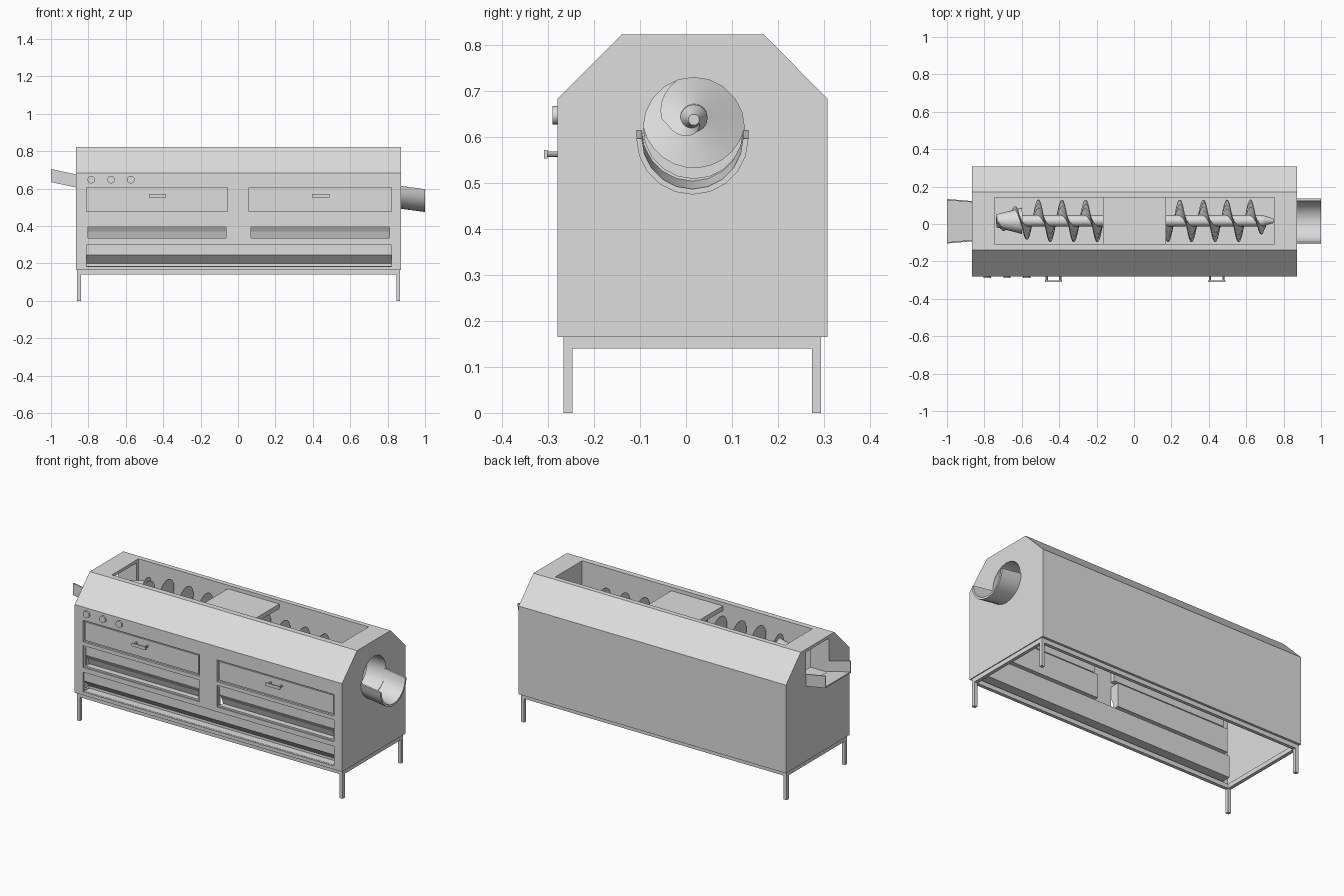
import bpy, bmesh, math
from mathutils import Vector

if "Cube" in bpy.data.objects:
    bpy.data.objects.remove(bpy.data.objects["Cube"], do_unlink=True)

GREY = (0.73, 0.73, 0.73, 1)
steel = bpy.data.materials.new("light_grey_steel")
steel.use_nodes = True
steel.diffuse_color = GREY
steel.node_tree.nodes["Principled BSDF"].inputs["Base Color"].default_value = GREY


def finish(name, bm, smooth=False):
    bmesh.ops.recalc_face_normals(bm, faces=bm.faces)
    mesh = bpy.data.meshes.new(name)
    bm.to_mesh(mesh)
    bm.free()
    mesh.materials.append(steel)
    ob = bpy.data.objects.new(name, mesh)
    bpy.context.collection.objects.link(ob)
    if smooth:
        bpy.ops.object.select_all(action='DESELECT')
        ob.select_set(True)
        bpy.context.view_layer.objects.active = ob
        bpy.ops.object.shade_smooth_by_angle(angle=math.radians(35))
    return ob


def loft(name, a, b, smooth=False):
    """Join two matching closed loops and cap both ends."""
    bm = bmesh.new()
    va, vb = [bm.verts.new(p) for p in a], [bm.verts.new(p) for p in b]
    n = len(va)
    for i in range(n):
        j = (i + 1) % n
        bm.faces.new((va[i], va[j], vb[j], vb[i]))
    bm.faces.new(va)
    bm.faces.new(vb)
    return finish(name, bm, smooth)


def prism(name, pts, x0, x1, drop=0, smooth=False):
    """Extrude a (y, z) profile along x, optionally sinking on the way."""
    return loft(name, [(x0, y, z) for y, z in pts],
                [(x1, y, z - drop) for y, z in pts], smooth)


def box(name, x0, x1, y0, y1, z0, z1):
    return prism(name, [(y0, z0), (y1, z0), (y1, z1), (y0, z1)], x0, x1)


def rod(name, start, end, r0, r1, sides=16):
    a, b = Vector(start), Vector(end)
    q = (b - a).to_track_quat('Z', 'Y')
    ring = [q @ Vector((math.cos(t), math.sin(t), 0))
            for t in (2 * math.pi * i / sides for i in range(sides))]
    return loft(name, [a + p * r0 for p in ring], [b + p * r1 for p in ring], True)


def carve(target, cutters):
    for cutter in cutters:
        mod = target.modifiers.new("cut", 'BOOLEAN')
        mod.operation, mod.solver, mod.object = 'DIFFERENCE', 'EXACT', cutter
        dg = bpy.context.evaluated_depsgraph_get()
        mesh = bpy.data.meshes.new_from_object(target.evaluated_get(dg))
        target.modifiers.clear()
        target.data = mesh
        bpy.data.objects.remove(cutter, do_unlink=True)


# Housing with chamfered top edges, hollow around a central trough
X0, X1, YC, HOLE, RIM = -0.865, 0.872, 0.017, 0.62, 0.009
housing = prism("housing", [(-0.28, 0.165), (-0.28, 0.683), (-0.14, 0.823),
                            (0.17, 0.823), (0.308, 0.683), (0.308, 0.165)], X0, X1)
bays = ((-0.81, -0.055), (0.06, 0.82))
cuts = [box("cut_cavity", X0 + 0.015, X1 - 0.015, -0.262, 0.293, 0.1, 0.47),
        box("cut_front_cavity", X0 + 0.015, X1 - 0.015, -0.262, -0.122, 0.4, 0.67),
        box("cut_back_cavity", X0 + 0.015, X1 - 0.015, 0.156, 0.293, 0.4, 0.67),
        box("cut_pocket", -0.745, 0.75, -0.107, 0.141, 0.49, 0.9),
        box("cut_inlet", -0.95, -0.7, -0.09, 0.12, 0.605, 0.805),
        rod("cut_outlet", (0.7, YC, HOLE), (0.95, YC, HOLE), 0.11, 0.11, 20),
        box("cut_slot", -0.81, 0.82, -0.35, -0.2, 0.185, 0.3)]
for x0, x1 in bays:
    cuts.append(box("cut_window_rim", x0, x1, -0.35, -0.273, 0.328, 0.456))
    cuts.append(box("cut_window", x0 + RIM, x1 - RIM, -0.35, -0.2, 0.328 + RIM, 0.456 - RIM))
    cuts.append(box("cut_drawer", x0, x1, -0.35, -0.268, 0.478, 0.605))
carve(housing, cuts)

# Drawer fronts, handles and creased lower flaps closed by a ledge
flap = [(-0.268, 0.46), (-0.268, 0.4), (-0.25, 0.37), (-0.238, 0.336), (-0.264, 0.336),
        (-0.264, 0.322), (-0.205, 0.322), (-0.205, 0.46)]
for (x0, x1), side in zip(bays, ("right", "left")):
    box(side + "_drawer", x0 + RIM, x1 - RIM, -0.274, -0.235, 0.478 + RIM, 0.605 - RIM)
    prism(side + "_lower_flap", flap, x0 + RIM, x1 - RIM)
    mid = (x0 + x1) / 2 + 0.002
    box(side + "_handle_bar", mid - 0.046, mid + 0.046, -0.309, -0.301, 0.554, 0.572)
    for s in (-1, 1):
        rod(side + "_handle_post", (mid + s * 0.036, -0.302, 0.563),
            (mid + s * 0.036, -0.265, 0.563), 0.006, 0.006, 8)

# Sloped deflector and closed gutter in the long bottom slot
prism("slot_gutter", [(-0.27, 0.3), (-0.27, 0.245), (-0.225, 0.2), (-0.225, 0.186),
                      (-0.27, 0.186), (-0.27, 0.172), (-0.2, 0.172), (-0.2, 0.3)], -0.81, 0.82)

# Control knobs
for i in range(3):
    x = -0.785 + i * 0.106
    rod("control_knob", (x, -0.29, 0.648), (x, -0.275, 0.648), 0.02, 0.02, 24)

# Sunken cover across the middle of the top opening
box("top_cover", -0.165, 0.17, -0.109, 0.143, 0.775, 0.802)

# Stand: rails and legs
for y in (-0.267, 0.274):
    box("long_rail", -0.86, 0.867, y, y + 0.02, 0.14, 0.166)
    for x in (-0.86, 0.847):
        box("leg", x, x + 0.02, y, y + 0.02, 0, 0.145)
for x in (-0.86, 0.847):
    box("cross_rail", x, x + 0.02, -0.267, 0.294, 0.14, 0.166)

# Half-pipe outlet chute
arc = [math.pi + math.pi * i / 10 for i in range(11)]
ring = [(YC - 0.003 + r * math.cos(t), 0.616 + r * math.sin(t))
        for r, ts in ((0.122, arc), (0.11, arc[::-1])) for t in ts]
prism("outlet_chute", ring, 0.86, 1.0, 0.019, True)


# Flared inlet tray: floor and two sides
def tray_part(name, y0, y1, z0, z1, flare0, flare1):
    near = [(X0 + 0.005, y0, z0), (X0 + 0.005, y1, z0), (X0 + 0.005, y1, z1), (X0 + 0.005, y0, z1)]
    far = [(-1.0, y + (flare0 if y == y0 else flare1), z + 0.03) for _, y, z in near]
    loft(name, near, far)


tray_part("inlet_tray_floor", -0.092, 0.122, 0.605, 0.612, -0.012, 0.012)
tray_part("inlet_tray_right_side", -0.092, -0.085, 0.605, 0.675, -0.012, -0.012)
tray_part("inlet_tray_left_side", 0.115, 0.122, 0.605, 0.675, 0.012, 0.012)


# Auger, sinking gently towards the outlet
def axis(x):
    return Vector((x, YC, 0.638 + 0.05 * (0.745 - x)))


rod("auger_shaft", axis(-0.735), axis(0.69), 0.03, 0.03)
rod("auger_tip", axis(0.69), axis(0.745), 0.03, 0.012)
rod("auger_feed_cone", axis(-0.735), axis(-0.6), 0.035, 0.07, 20)

# Helical flight tapering at its ends
bm = bmesh.new()
pitch, start, stop, steps = 0.126, -0.73, 0.735, 300
prev = None
for i in range(steps + 1):
    x = start + (stop - start) * i / steps
    t = 2 * math.pi * (x + 0.511) / pitch
    taper = min(1, 0.15 + (x - start) * 4.5, (stop - x) / 0.1)
    root = 0.026 if x < 0.69 else 0.012
    rim = root + 0.004 + (0.109 - root) * taper
    loop = [bm.verts.new(axis(x) + Vector((dx, r * math.cos(t), r * math.sin(t))))
            for r, dx in ((root, -0.007), (rim, -0.002), (rim, 0.002), (root, 0.007))]
    if prev:
        for j in range(4):
            k = (j + 1) % 4
            bm.faces.new((prev[j], prev[k], loop[k], loop[j]))
    else:
        bm.faces.new(loop)
    prev = loop
bm.faces.new(prev)
finish("auger_flight", bm, True)
